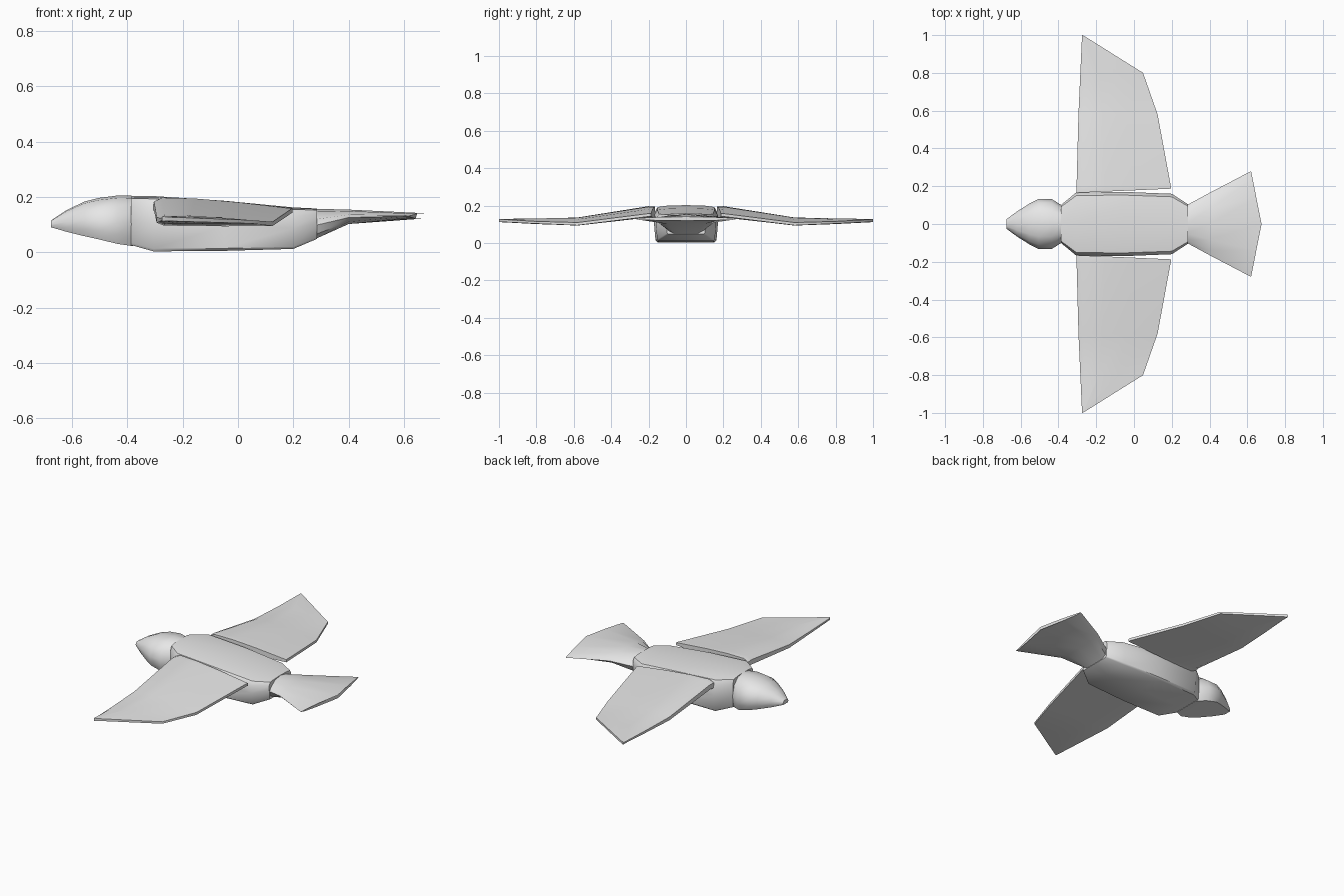
import bpy, math

if "Cube" in bpy.data.objects:
    bpy.data.objects.remove(bpy.data.objects["Cube"])

grey = bpy.data.materials.new("light_grey")
grey.diffuse_color = (0.8, 0.8, 0.8, 1)
grey.use_nodes = True
grey.node_tree.nodes["Principled BSDF"].inputs["Base Color"].default_value = grey.diffuse_color


def loft(name, rings, flip=False, angle=40):
    """Skin a closed shape through rings with equal point counts."""
    n = len(rings[0])
    verts = [p for r in rings for p in r]
    faces = [[i * n + j, i * n + (j + 1) % n, (i + 1) * n + (j + 1) % n, (i + 1) * n + j]
             for i in range(len(rings) - 1) for j in range(n)]
    faces.append(list(range(n))[::-1])
    faces.append([(len(rings) - 1) * n + j for j in range(n)])
    if flip:
        faces = [f[::-1] for f in faces]
    me = bpy.data.meshes.new(name)
    me.from_pydata(verts, [], faces)
    me.materials.append(grey)
    ob = bpy.data.objects.new(name, me)
    bpy.context.collection.objects.link(ob)
    bpy.ops.object.select_all(action='DESELECT')
    ob.select_set(True)
    bpy.context.view_layer.objects.active = ob
    bpy.ops.object.mode_set(mode='EDIT')
    bpy.ops.mesh.select_all(action='SELECT')
    bpy.ops.mesh.normals_make_consistent(inside=False)
    bpy.ops.object.mode_set(mode='OBJECT')
    bpy.ops.object.shade_smooth_by_angle(angle=math.radians(angle))
    return ob


def ring(x, w, top, bot, half, sweep=0.0):
    """Mirrored section; half lists (width share, height share) from top to bottom."""
    pts = [(x + sweep * (1 - a), a * w, bot + b * (top - bot)) for a, b in half]
    return pts + [(px, -py, pz) for px, py, pz in reversed(pts) if py > 1e-6]


# Head: rounded top, flatter underside
head_half = [(0, 1), (0.5, 0.95), (0.85, 0.75), (1, 0.45), (0.97, 0.2), (0.85, 0), (0, 0)]
loft("head", [ring(*s, head_half) for s in [
    (-0.675, 0.025, 0.115, 0.09), (-0.62, 0.066, 0.152, 0.074), (-0.555, 0.107, 0.183, 0.058),
    (-0.505, 0.132, 0.196, 0.047), (-0.435, 0.132, 0.205, 0.03), (-0.38, 0.097, 0.204, 0.022)]])

# Body: broad back, nearly upright sides, flat belly
body_half = [(0, 1), (0.6, 0.985), (0.9, 0.95), (1, 0.8), (1, 0.5), (0.96, 0.05), (0.9, 0), (0, 0)]
loft("body", [ring(*s, body_half) for s in [
    (-0.387, 0.10, 0.203, 0.026), (-0.305, 0.168, 0.203, 0.003), (-0.05, 0.17, 0.186, 0.005),
    (0.2, 0.16, 0.162, 0.012), (0.285, 0.105, 0.158, 0.048)]])

# Tail: fan that flattens and spreads backwards to a shallow point
tail_half = [(0, 1), (0.5, 0.9), (0.85, 0.65), (1, 0.45), (0.9, 0.15), (0.6, 0), (0, 0)]
loft("tail", [ring(*s) for s in [
    (0.28, 0.10, 0.157, 0.048, tail_half), (0.40, 0.165, 0.154, 0.102, tail_half),
    (0.62, 0.28, 0.141, 0.122, tail_half, 0.055)]])

# Wings: swept trailing edge, drooping from the root, slightly raised tip
# station: y front, y back, x front, x back, top front, bottom front, top back, bottom back
stations = [
    (0.165, 0.187, -0.305, 0.197, 0.196, 0.135, 0.158, 0.142),
    (0.20, 0.20, -0.304, 0.195, 0.198, 0.138, 0.158, 0.142),
    (0.58, 0.58, -0.294, 0.125, 0.137, 0.097, 0.110, 0.095),
    (0.80, 0.80, -0.284, 0.048, 0.131, 0.103, 0.116, 0.104),
    (0.995, 0.985, -0.275, -0.255, 0.129, 0.112, 0.127, 0.113)]


def wing_ring(s, side):
    y0, y1, x0, x1, t0, b0, t1, b1 = s
    bulge = 0.016 * (x1 - x0)
    upper = [(0, 0.75, 0), (0.06, 1, 0.2), (0.3, 1, 1), (0.6, 1, 0.9), (1, 1, 0)]
    lower = [(1, 0, 0), (0.6, 0, 0.3), (0.3, 0, 0.3), (0.06, 0, 0), (0, 0.25, 0)]
    out = []
    for u, v, c in upper + lower:
        top, bot = t0 + (t1 - t0) * u, b0 + (b1 - b0) * u
        z = bot + (top - bot) * v + c * bulge * (1 if v else -1)
        out.append((x0 + (x1 - x0) * u, side * (y0 + (y1 - y0) * u), z))
    return out


for name, side in (("left_wing", 1), ("right_wing", -1)):
    wing = loft(name, [wing_ring(s, side) for s in stations], side < 0)
    # stretch the tip to the full span
    for v in wing.data.vertices:
        if abs(v.co.y) > 0.9:
            v.co.y += 0.005 * side
